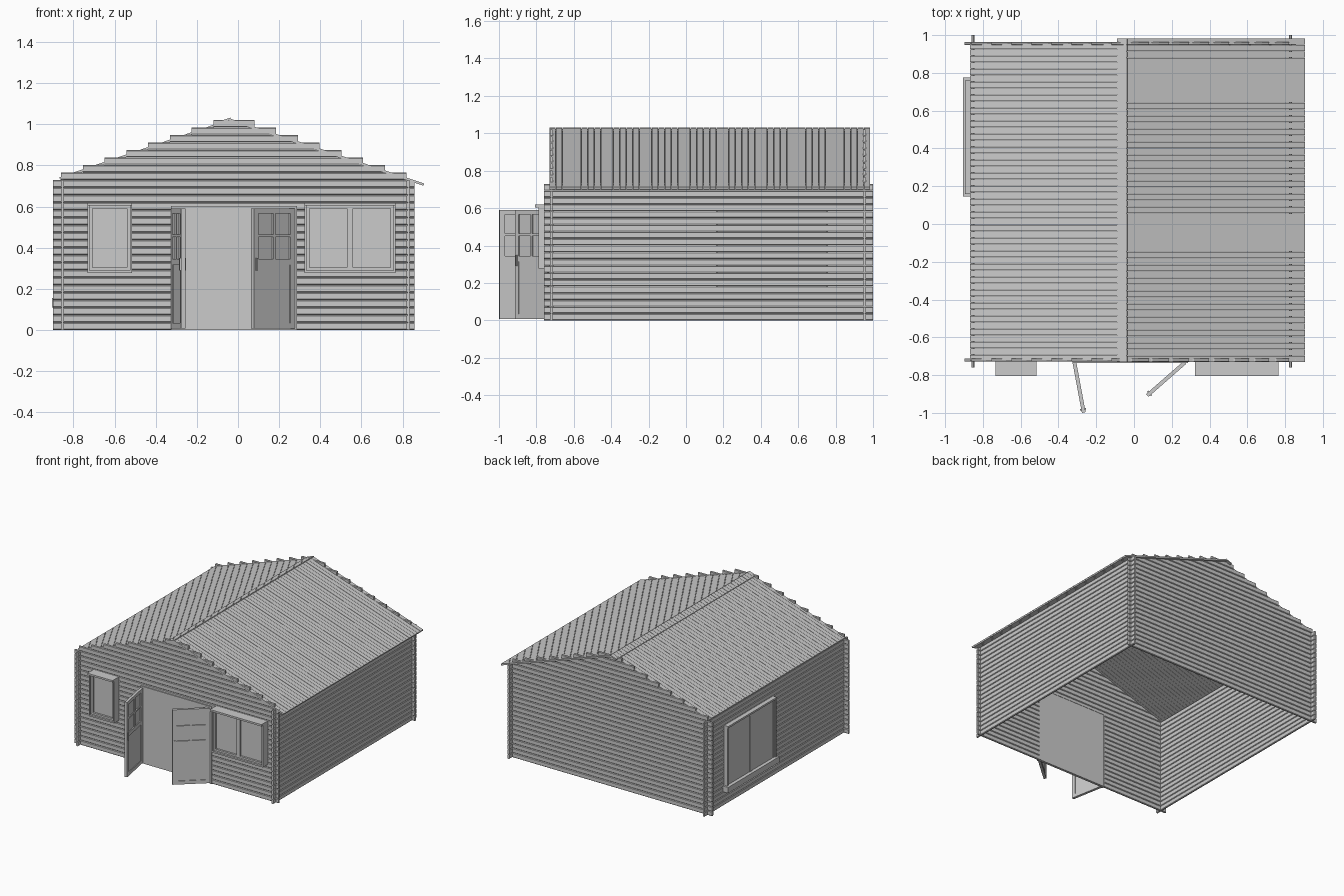
import bpy, bmesh, math
from mathutils import Matrix, Vector

if "Cube" in bpy.data.objects:
    bpy.data.objects.remove(bpy.data.objects["Cube"])

LOG = 0.0365          # height of one log course
THICK = 0.016         # wall thickness
XL, XR = -0.853, 0.828    # side wall centre lines
YF, YB = -0.720, 0.955    # front and back wall centre lines
MID = -0.02               # gable centre


def finish(name, bm, matrix=None):
    bmesh.ops.recalc_face_normals(bm, faces=bm.faces)
    mesh = bpy.data.meshes.new(name)
    bm.to_mesh(mesh)
    bm.free()
    ob = bpy.data.objects.new(name, mesh)
    bpy.context.collection.objects.link(ob)
    if matrix:
        ob.matrix_world = matrix
    return ob


def prism(bm, profile, offset):
    """Extrude a closed 3D profile along an offset."""
    a = [bm.verts.new(p) for p in profile]
    b = [bm.verts.new(Vector(p) + Vector(offset)) for p in profile]
    bm.faces.new(a)
    bm.faces.new(b[::-1])
    for i in range(len(a)):
        j = (i + 1) % len(a)
        bm.faces.new((a[i], a[j], b[j], b[i]))


def box(bm, x0, x1, y0, y1, z0, z1):
    prism(bm, [(x0, y0, z0), (x1, y0, z0), (x1, y1, z0), (x0, y1, z0)], (0, 0, z1 - z0))


def log(bm, axis, start, end, centre, z):
    """One log with chamfered edges that leave V grooves between courses."""
    h, c = THICK / 2, 0.004
    t = z + LOG - 0.0012
    prof = [(-h + c, z), (h - c, z), (h, z + c), (h, t - c),
            (h - c, t), (-h + c, t), (-h, t - c), (-h, z + c)]
    if axis == 'x':
        prism(bm, [(start, centre + u, v) for u, v in prof], (end - start, 0, 0))
    else:
        prism(bm, [(centre + u, start, v) for u, v in prof], (0, end - start, 0))


# Front and back log walls with stepped gables
for name, y in (("front_wall", YF), ("back_wall", YB)):
    bm = bmesh.new()
    for i in range(20):
        log(bm, 'x', -0.898, 0.857, y, i * LOG)
    for i in range(8):
        half = 0.84 - i * 0.1057
        log(bm, 'x', MID - half, MID + half, y, (20 + i) * LOG)
    finish(name, bm)

# Side log walls, ends crossing past the corners
for name, x in (("left_wall", XL), ("right_wall", XR)):
    bm = bmesh.new()
    for i in range(20):
        log(bm, 'y', -0.76, 1.0, x, i * LOG)
    finish(name, bm)


def roof(name, top, eave, y0, y1, count, thick=0.012):
    """Row of narrow boards running from ridge to eave."""
    bm = bmesh.new()
    d = (Vector(eave) - Vector(top)).normalized()
    n = Vector((-d.y, d.x))
    if n.y > 0:
        n = -n
    a, b = Vector(top), Vector(eave)
    pitch = (y1 - y0) / count
    for i in range(count):
        y = y0 + i * pitch
        prof = [a, b, b + n * thick, a + n * thick]
        prism(bm, [(p.x, y, p.y) for p in prof], (0, pitch - 0.002, 0))
    finish(name, bm)


# Roof boards and ridge cap
roof("right_roof", (-0.04, 1.028), (0.905, 0.712), -0.73, 0.985, 50)
roof("left_roof", (-0.04, 1.024), (-0.868, 0.742), -0.725, 0.96, 49)
roof("ridge_cap", (-0.037, 1.032), (-0.09, 1.014), -0.73, 0.985, 50, 0.009)

# Doorway panel flush with the wall
bm = bmesh.new()
box(bm, -0.315, 0.28, YF - 0.0095, YF + 0.0095, 0, 0.6)
finish("doorway_panel", bm)

# Door jambs and lintel
bm = bmesh.new()
for x in (-0.325, 0.275):
    box(bm, x, x + 0.012, YF - 0.016, YF + 0.012, 0, 0.6)
box(bm, -0.325, 0.287, YF - 0.016, YF + 0.012, 0.59, 0.602)
finish("door_frame", bm)


def door(name, hinge, tip):
    """Leaf along local +x, with four small panes over a solid panel."""
    bm = bmesh.new()
    d = Vector(tip) - Vector(hinge)
    w, t = d.length, 0.010
    z0, z1 = 0.008, 0.59
    for x in (0, w - 0.03):                                # stiles
        box(bm, x, x + 0.03, -t, t, z0, z1)
    for a, b in ((z0, 0.035), (0.315, 0.345), (0.451, 0.463), (0.565, z1)):  # rails
        box(bm, 0.03, w - 0.03, -t, t, a, b)
    box(bm, w / 2 - 0.007, w / 2 + 0.007, -t, t, 0.345, 0.565)      # glazing bar
    box(bm, 0.03, w - 0.03, -0.005, 0.005, 0.035, 0.315)    # lower panel
    box(bm, 0.03, w - 0.03, -0.002, 0.002, 0.345, 0.565)    # glass
    for s in (-1, 1):                                      # handles
        y = sorted((s * t, s * (t + 0.006)))
        box(bm, w - 0.022, w - 0.012, *y, 0.29, 0.35)
    m = Matrix.Translation((*hinge, 0)) @ Matrix.Rotation(math.atan2(d.y, d.x), 4, 'Z')
    finish(name, bm, m)


door("left_door", (-0.315, -0.735), (-0.266, -0.998))
door("right_door", (0.27, -0.733), (0.07, -0.908))


def window(name, width, z0, z1, leaves, depth, hood, sill, matrix):
    """Casing in local coords: x along the wall, -y outward from the wall face."""
    bm = bmesh.new()
    f = 0.010
    box(bm, 0, f, -depth, 0, z0, z1)
    box(bm, width - f, width, -depth, 0, z0, z1)
    box(bm, 0, width, -hood, 0, z1 - 0.014, z1)
    box(bm, 0, width, -sill, 0, z0, z0 + 0.012)
    # sashes with glass
    lw = (width - 2 * f) / leaves
    s = 0.014
    ya, yb = -depth * 0.75, -depth * 0.4
    za, zb = z0 + 0.012, z1 - 0.014
    for i in range(leaves):
        x = f + i * lw
        box(bm, x, x + s, ya, yb, za, zb)
        box(bm, x + lw - s, x + lw, ya, yb, za, zb)
        box(bm, x + s, x + lw - s, ya, yb, za, za + s)
        box(bm, x + s, x + lw - s, ya, yb, zb - s, zb)
        box(bm, x + s, x + lw - s, yb - 0.006, yb - 0.003, za + s, zb - s)
    finish(name, bm, matrix)


# Front windows
wall = YF - THICK / 2
window("front_left_window", 0.217, 0.278, 0.618, 1, 0.06, 0.078, 0.06,
       Matrix.Translation((-0.732, wall, 0)))
window("front_right_window", 0.443, 0.278, 0.618, 2, 0.06, 0.078, 0.06,
       Matrix.Translation((0.323, wall, 0)))

# Large window in the left wall
window("left_side_window", 0.60, 0.12, 0.62, 2, 0.028, 0.034, 0.034,
       Matrix.Translation((XL - THICK / 2, 0.76, 0)) @ Matrix.Rotation(-math.pi / 2, 4, 'Z'))
bm = bmesh.new()
box(bm, -0.905, XL, 0.145, 0.775, 0.11, 0.155)
finish("left_window_sill", bm)
